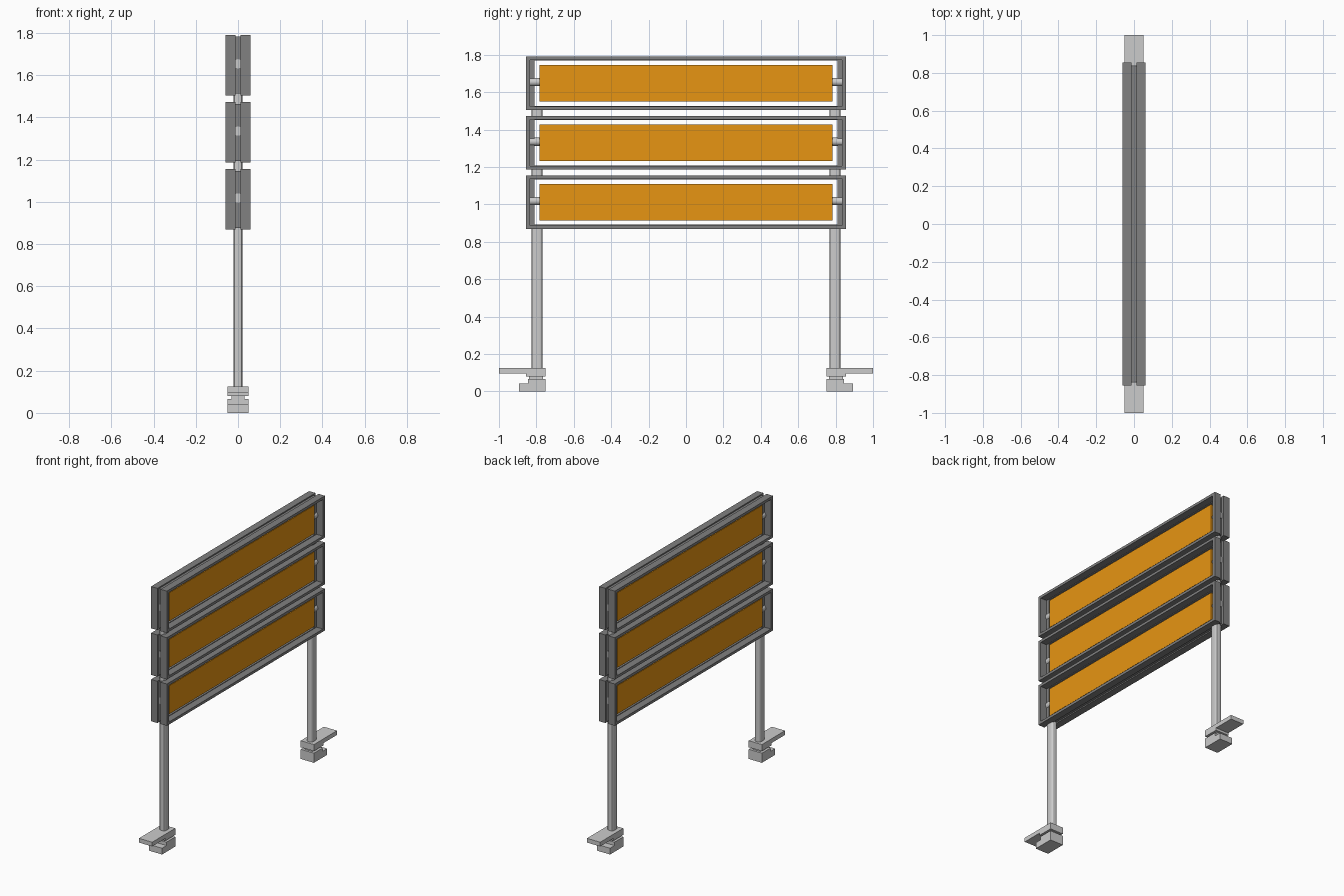
import bpy, math

if "Cube" in bpy.data.objects:
    bpy.data.objects.remove(bpy.data.objects["Cube"])


def material(name, color):
    m = bpy.data.materials.new(name)
    m.diffuse_color = (*color, 1)
    m.use_nodes = True
    m.node_tree.nodes["Principled BSDF"].inputs["Base Color"].default_value = m.diffuse_color
    return m


DARK = material("dark_grey", (0.22, 0.22, 0.22))
ORANGE = material("orange", (0.8, 0.3, 0.006))


def mesh_object(name, verts, faces, mat=None):
    me = bpy.data.meshes.new(name)
    me.from_pydata(verts, [], faces)
    ob = bpy.data.objects.new(name, me)
    bpy.context.collection.objects.link(ob)
    if mat:
        me.materials.append(mat)
    return ob


def box(name, x0, x1, y0, y1, z0, z1, mat=None):
    y0, y1 = sorted((y0, y1))
    v = [(x, y, z) for x in (x0, x1) for y in (y0, y1) for z in (z0, z1)]
    f = [(0, 1, 3, 2), (4, 6, 7, 5), (0, 4, 5, 1), (2, 3, 7, 6), (0, 2, 6, 4), (1, 5, 7, 3)]
    return mesh_object(name, v, f, mat)


def ring(name, x0, x1, zc, hy, hz, ty, tz, mat):
    """Rectangular frame in the YZ plane, extruded along x."""
    corners = [(-1, -1), (1, -1), (1, 1), (-1, 1)]
    v = [(x, sy * a, zc + sz * b)
         for x in (x0, x1)
         for a, b in ((hy, hz), (hy - ty, hz - tz))
         for sy, sz in corners]
    f = []
    for i in range(4):
        j = (i + 1) % 4
        f += [(i, i + 4, j + 4, j), (i + 8, j + 8, j + 12, i + 12),
              (i, j, j + 8, i + 8), (i + 4, i + 12, j + 12, j + 4)]
    return mesh_object(name, v, f, mat)


# Three framed panels
centres = (1.012, 1.329, 1.648)
HZ = 0.143
for k, zc in enumerate(centres, 1):
    ring(f"rear_frame_{k}", -0.06, -0.012, zc, 0.855, HZ, 0.022, 0.018, DARK)
    ring(f"front_frame_{k}", 0.012, 0.06, zc, 0.855, HZ, 0.022, 0.018, DARK)
    # recessed web joining the two frames
    ring(f"frame_web_{k}", -0.012, 0.012, zc, 0.835, HZ - 0.008, 0.024, 0.014, DARK)
    box(f"panel_{k}", -0.03, 0.03, -0.783, 0.783, zc - 0.097, zc + 0.097, ORANGE)
    # pivot pins through the web
    for s in (-1, 1):
        bpy.ops.mesh.primitive_cylinder_add(
            vertices=16, radius=0.022, depth=0.065,
            location=(0, s * 0.807, zc + 0.006), rotation=(math.pi / 2, 0, 0))
        pin = bpy.context.object
        pin.name = f"pivot_pin_{k}_{'left' if s < 0 else 'right'}"
        bpy.ops.object.shade_smooth_by_angle()

# Posts (sections below and between frames) and clamp feet, mirrored in y
gaps = [(0.1, centres[0] - HZ + 0.009)]
gaps += [(a + HZ - 0.009, b - HZ + 0.009) for a, b in zip(centres, centres[1:])]
for s, side in ((-1, "left"), (1, "right")):
    for k, (z0, z1) in enumerate(gaps, 1):
        pts = []
        for cx, cy, a0 in ((1, 1, 0), (-1, 1, 90), (-1, -1, 180), (1, -1, 270)):
            for d in (0, 30, 60, 90):
                a = math.radians(a0 + d)
                pts.append((cx * 0.009 + 0.013 * math.cos(a),
                            s * 0.796 + cy * 0.016 + 0.013 * math.sin(a)))
        n = len(pts)
        faces = [tuple(range(n))[::-1], tuple(range(n, 2 * n))]
        faces += [(i, (i + 1) % n, (i + 1) % n + n, i + n) for i in range(n)]
        post = mesh_object(f"post_{side}_{k}",
                           [(x, y, z) for z in (z0, z1) for x, y in pts], faces)
        bpy.context.view_layer.objects.active = post
        bpy.ops.object.select_all(action='DESELECT')
        post.select_set(True)
        bpy.ops.object.shade_smooth_by_angle()

    # stepped clamp jaws: profiles extruded along x
    upper = [(0.75, 0.125), (1.0, 0.125), (1.0, 0.096), (0.855, 0.096), (0.855, 0.08), (0.75, 0.08)]
    lower = [(0.75, 0), (0.893, 0), (0.893, 0.043), (0.845, 0.043), (0.845, 0.066), (0.75, 0.066)]
    for name, prof in (("upper_jaw", upper), ("lower_jaw", lower)):
        n = len(prof)
        if (name == "upper_jaw") == (s > 0):
            prof = prof[::-1]
        v = [(x, s * y, z) for x in (-0.05, 0.05) for y, z in prof]
        f = [tuple(range(n))[::-1], tuple(range(n, 2 * n))]
        f += [(i, (i + 1) % n, (i + 1) % n + n, i + n) for i in range(n)]
        mesh_object(f"{name}_{side}", v, f)
    box(f"clamp_neck_{side}", -0.03, 0.03, s * 0.765, s * 0.84, 0.066, 0.08)
